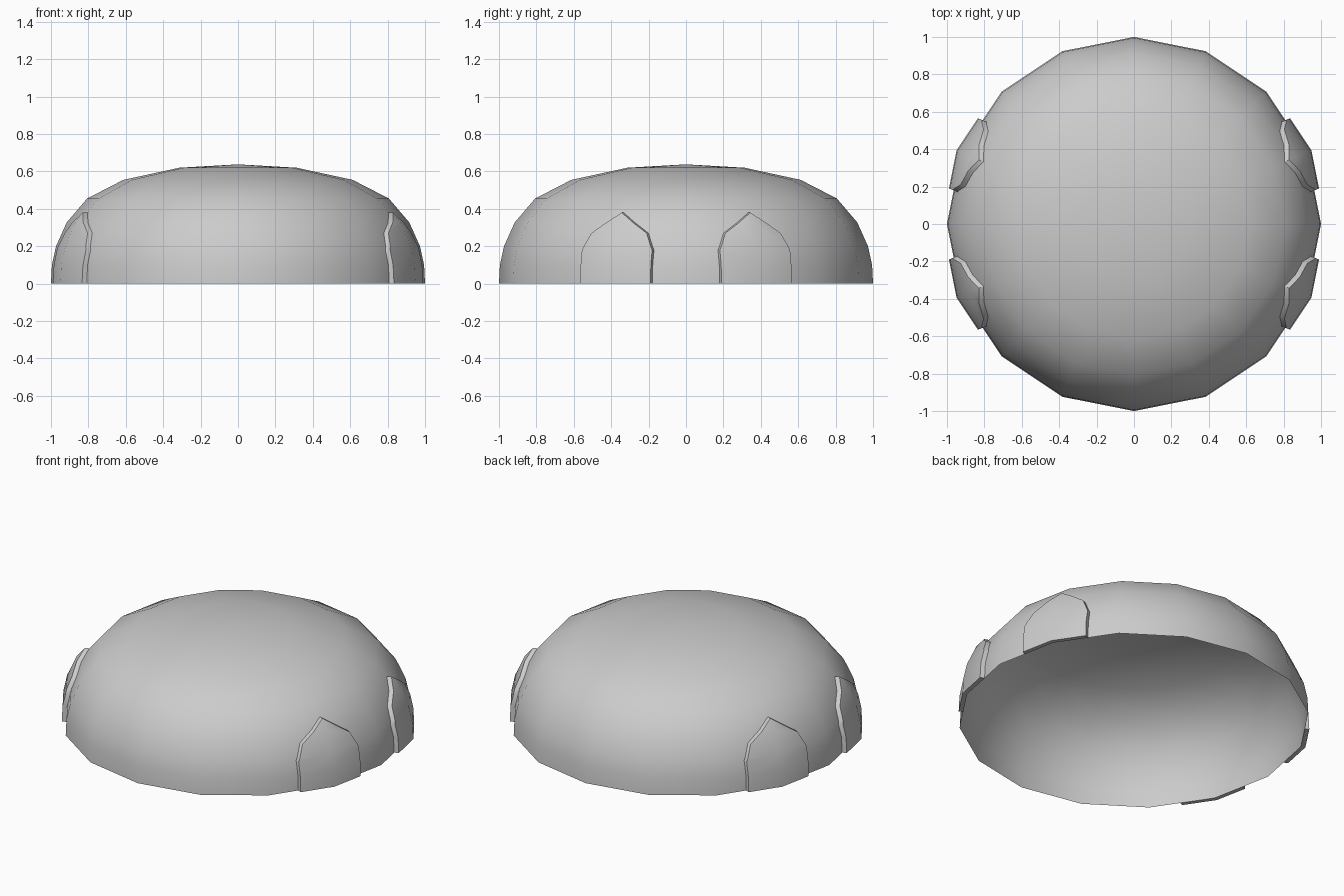
import bpy, bmesh, math
from mathutils import Vector

if "Cube" in bpy.data.objects:
    bpy.data.objects.remove(bpy.data.objects["Cube"])

SIDES = 16
PROFILE = [(1.0, 0.0), (0.995, 0.1), (0.973, 0.2), (0.916, 0.327),
           (0.807, 0.455), (0.613, 0.555), (0.313, 0.62)]
TOP = 0.638


def dome_mesh():
    bm = bmesh.new()
    rings = []
    for r, z in PROFILE:
        rings.append([bm.verts.new((r * math.cos(2 * math.pi * i / SIDES),
                                    r * math.sin(2 * math.pi * i / SIDES), z))
                      for i in range(SIDES)])
    for a, b in zip(rings, rings[1:]):
        for i in range(SIDES):
            j = (i + 1) % SIDES
            bm.faces.new((a[i], a[j], b[j], b[i]))
    tip = bm.verts.new((0, 0, TOP))
    for i in range(SIDES):
        bm.faces.new((rings[-1][i], rings[-1][(i + 1) % SIDES], tip))
    return bm


def finish(bm, name):
    bm.normal_update()
    me = bpy.data.meshes.new(name)
    bm.to_mesh(me)
    bm.free()
    ob = bpy.data.objects.new(name, me)
    bpy.context.collection.objects.link(ob)
    bpy.ops.object.select_all(action='DESELECT')
    ob.select_set(True)
    bpy.context.view_layer.objects.active = ob
    bpy.ops.object.shade_smooth_by_angle(angle=math.radians(35))
    return ob


# Open dome shell
finish(dome_mesh(), "dome_shell")

# Raised pointed-arch panel: dome surface trimmed by the arch, pushed outward
ang = math.radians(22.5)
out = Vector((math.cos(ang), math.sin(ang), 0))
side = Vector((-math.sin(ang), math.cos(ang), 0))
half_arch = [(0.203, 0.0), (0.203, 0.18), (0.16, 0.27), (0.0, 0.38)]

bm = dome_mesh()
bmesh.ops.delete(bm, geom=[f for f in bm.faces if f.calc_center_median().dot(out) < 0.3],
                 context='FACES')
for s in (1, -1):
    for (u0, z0), (u1, z1) in zip(half_arch, half_arch[1:]):
        normal = side * (s * (z1 - z0)) + Vector((0, 0, u0 - u1))
        bmesh.ops.bisect_plane(bm, geom=bm.verts[:] + bm.edges[:] + bm.faces[:],
                               plane_co=side * (s * u0) + Vector((0, 0, z0)),
                               plane_no=normal, clear_outer=True)
base = bm.faces[:]
ext = bmesh.ops.extrude_face_region(bm, geom=base)
bmesh.ops.translate(bm, vec=out * 0.027,
                    verts=[g for g in ext["geom"] if isinstance(g, bmesh.types.BMVert)])
old = [f for f in base if f.is_valid]
bmesh.ops.delete(bm, geom=old, context='FACES')
bmesh.ops.recalc_face_normals(bm, faces=bm.faces[:])
if sum(f.normal.dot(out) * f.calc_area() for f in bm.faces) < 0:
    bmesh.ops.reverse_faces(bm, faces=bm.faces[:])
panel = finish(bm, "arched_panels")

# Repeat the panel in all four quadrants
mir = panel.modifiers.new("mirror", 'MIRROR')
mir.use_axis = (True, True, False)
mir.use_mirror_merge = False
